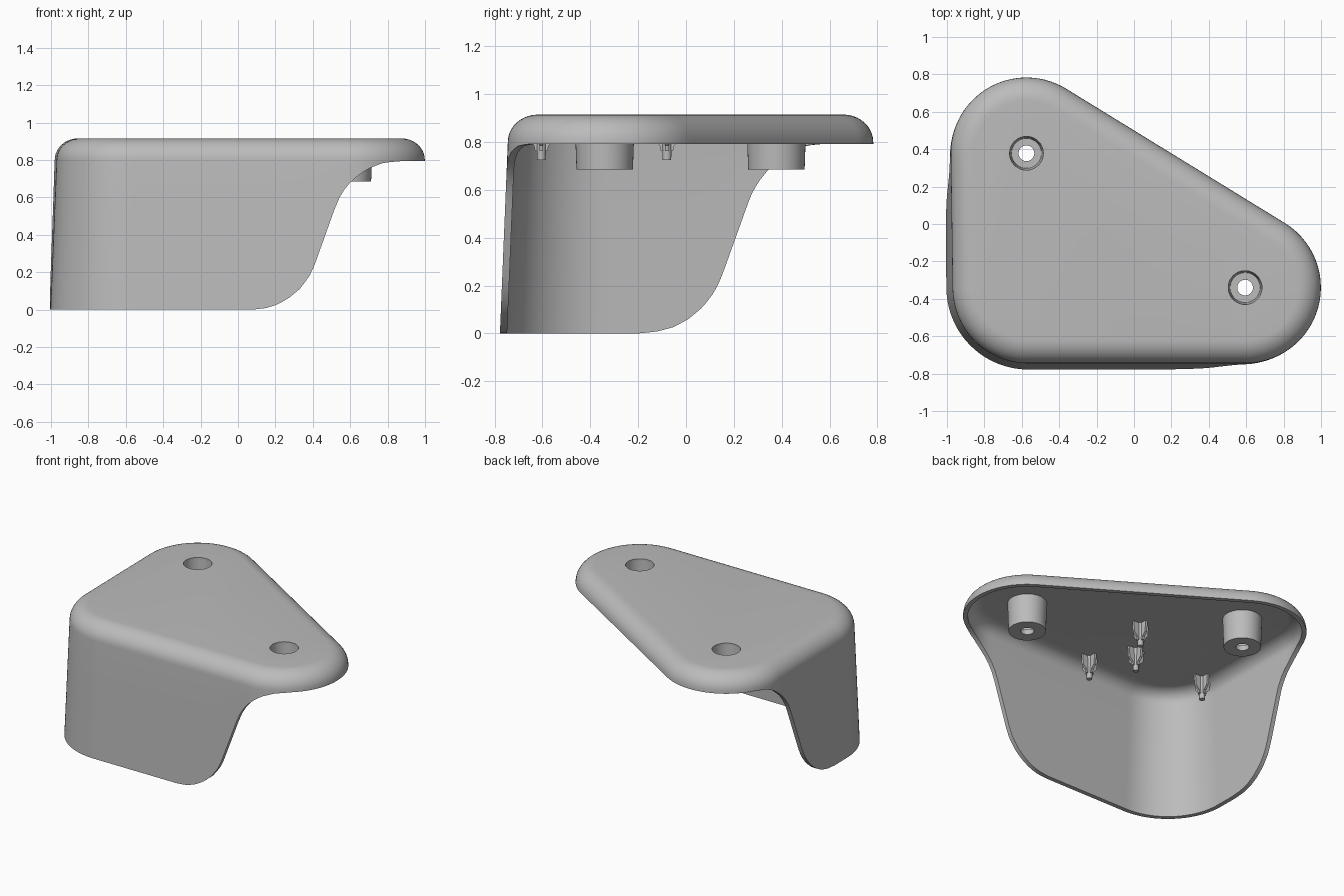
import bpy, bmesh, math
from mathutils import Vector

if "Cube" in bpy.data.objects:
    bpy.data.objects.remove(bpy.data.objects["Cube"])

grey = bpy.data.materials.new("plain grey")
grey.diffuse_color = (0.5, 0.5, 0.5, 1)
grey.use_nodes = True
grey.node_tree.nodes["Principled BSDF"].inputs["Base Color"].default_value = grey.diffuse_color

RIM, TOP, CEIL = 0.80, 0.915, 0.885
RADIUS, WALL, DRAFT, FILLET = 0.405, 0.03, 0.033, 0.125
BOSSES = [(-0.575, 0.378), (0.594, -0.34)]
PINS = [(-0.12, -0.08), (-0.30, -0.34), (-0.14, -0.605), (-0.85, -0.345)]
# lower edge of the front and left walls: distance along the wall, height
FRONT_CUT = [(0.08, 0), (0.15, .008), (0.21, .027), (0.27, .06), (0.33, .11), (0.38, .175), (0.41, .24),
             (0.53, .575), (0.56, .63), (0.60, .68), (0.65, .725), (0.71, .76), (0.78, .785), (0.86, .793)]
SIDE_CUT = [(-0.2, 0), (-0.12, .008), (-0.05, .027), (0.01, .06), (0.07, .11), (0.12, .175), (0.15, .24),
            (0.27, .575), (0.30, .63), (0.34, .68), (0.39, .725), (0.44, .76), (0.50, .785), (0.58, .793)]


def finish(name, bm):
    bmesh.ops.recalc_face_normals(bm, faces=bm.faces)
    mesh = bpy.data.meshes.new(name)
    bm.to_mesh(mesh)
    bm.free()
    mesh.materials.append(grey)
    ob = bpy.data.objects.new(name, mesh)
    bpy.context.collection.objects.link(ob)
    return ob


def smooth(ob):
    bpy.ops.object.select_all(action='DESELECT')
    bpy.context.view_layer.objects.active = ob
    ob.select_set(True)
    bpy.ops.object.shade_smooth_by_angle(angle=math.radians(35))


def loft(bm, loops, closed=False):
    rings = [[bm.verts.new(p) for p in loop] for loop in loops]
    n = len(rings[0])
    pairs = list(zip(rings, rings[1:])) + ([(rings[-1], rings[0])] if closed else [])
    for a, b in pairs:
        for i in range(n):
            j = (i + 1) % n
            bm.faces.new((a[i], a[j], b[j], b[i]))
    return rings


def lookup(table, v):
    if v <= table[0][0]:
        return table[0][1]
    for (a, za), (b, zb) in zip(table, table[1:]):
        if v <= b:
            return za + (zb - za) * (v - a) / (b - a)
    return table[-1][1]


def revolve(name, profile, x, y, n=48):
    bm = bmesh.new()
    loft(bm, [[(x + r * math.cos(2 * math.pi * i / n), y + r * math.sin(2 * math.pi * i / n), z)
               for i in range(n)] for r, z in profile])
    return bm


def outline(arc=28, straight=44):
    """Rounded triangle as (base point, outward normal) pairs."""
    c = [Vector(p) for p in ((-0.565, -0.34), BOSSES[1], BOSSES[0])]
    normals = []
    for i in range(3):
        d = (c[(i + 1) % 3] - c[i]).normalized()
        normals.append(Vector((d.y, -d.x)))
    pts = []
    for i in range(3):
        a0 = math.atan2(normals[i - 1].y, normals[i - 1].x)
        a1 = math.atan2(normals[i].y, normals[i].x)
        sweep = (a1 - a0) % (2 * math.pi)
        for k in range(arc):
            a = a0 + sweep * k / arc
            pts.append((c[i], Vector((math.cos(a), math.sin(a)))))
        for k in range(straight):
            pts.append((c[i].lerp(c[(i + 1) % 3], k / straight), normals[i]))
    return pts


def lower_edge(p):
    if 0.54 * p.x + 0.84 * p.y > 0.0:
        return 0.793
    return max(lookup(FRONT_CUT, p.x), lookup(SIDE_CUT, p.y))


# shell: drafted walls, rounded shoulder, flat top, hollow inside
PTS = outline()
LOW = [lower_edge(c + n * RADIUS) for c, n in PTS]


def wall_loop(t, inset):
    loop = []
    for (c, n), low in zip(PTS, LOW):
        z = low + (RIM - low) * t
        p = c + n * (RADIUS - inset + DRAFT * (1 - z / RIM))
        loop.append((p.x, p.y, z))
    return loop


def shoulder_loop(a, inset, top):
    r = RADIUS - inset - (FILLET - inset) * (1 - math.cos(a))
    return [(*(c + n * r), RIM + (top - RIM) * math.sin(a)) for c, n in PTS]


bm = bmesh.new()
steps = [k * math.pi / 20 for k in range(1, 11)]
inside = [wall_loop(t / 3, WALL) for t in range(4)] + [shoulder_loop(a, WALL, CEIL) for a in steps]
outside = [wall_loop(t / 3, 0) for t in range(4)] + [shoulder_loop(a, 0, TOP) for a in steps]
rings = loft(bm, inside[::-1] + outside)
bm.faces.new(rings[0])
bm.faces.new(rings[-1])
shell = finish("shell", bm)

# screw openings through the top
for i, (x, y) in enumerate(BOSSES):
    bm = revolve("cutter", [(0.09, 0.82), (0.09, 1.0)], x, y)
    bmesh.ops.holes_fill(bm, edges=bm.edges)
    cutter = finish("hole_cutter_%d" % i, bm)
    mod = shell.modifiers.new("hole", 'BOOLEAN')
    mod.object, mod.operation, mod.solver = cutter, 'DIFFERENCE', 'EXACT'
    bpy.context.view_layer.objects.active = shell
    bpy.ops.object.modifier_apply(modifier=mod.name)
    bpy.data.objects.remove(cutter)
smooth(shell)

# counterbored screw bosses under the top
for i, (x, y) in enumerate(BOSSES):
    profile = [(0.125, CEIL), (0.118, 0.685), (0.042, 0.685), (0.042, 0.72), (0.08, 0.72), (0.09, 0.90)]
    smooth(finish("screw_boss_%d" % i, revolve("boss", profile, x, y)))

# small locating pins with cross fins
for i, (x, y) in enumerate(PINS):
    bm = revolve("pin", [(0.022, CEIL), (0.018, 0.725)], x, y, 16)
    bmesh.ops.holes_fill(bm, edges=bm.edges)
    smooth(finish("pin_%d" % i, bm))
    bm = bmesh.new()
    for ax, ay in ((1, 0), (0, 1)):
        def section(w, z):
            return [(x + s * w * ax - t * 0.008 * ay, y + s * w * ay + t * 0.008 * ax, z)
                    for s, t in ((1, 1), (-1, 1), (-1, -1), (1, -1))]
        r = loft(bm, [section(0.06, CEIL), section(0.055, 0.81), section(0.03, 0.785), section(0.026, 0.762)])
        bm.faces.new(r[0])
        bm.faces.new(r[-1])
    finish("pin_fins_%d" % i, bm)
